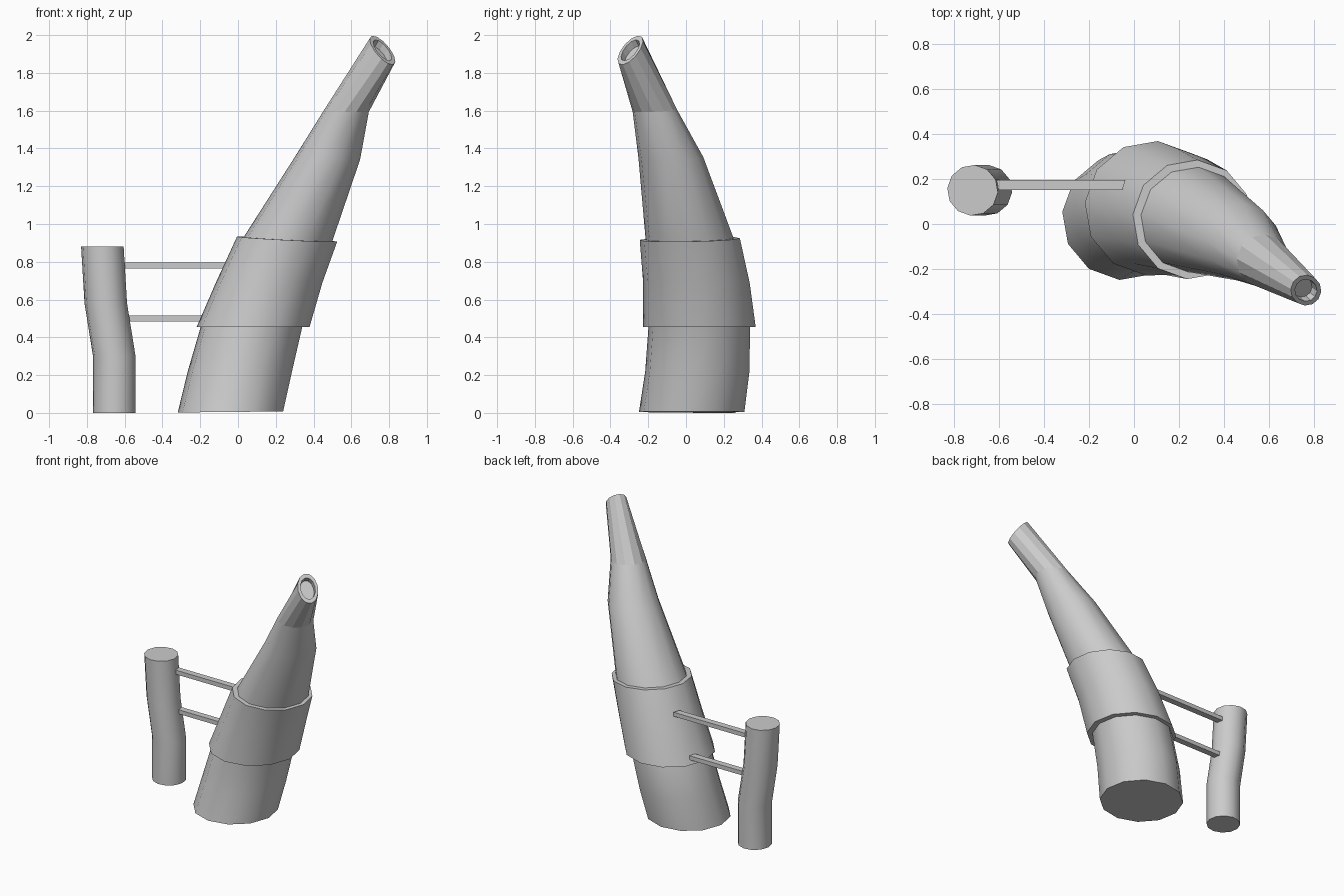
import bpy, bmesh, math
from mathutils import Vector

if "Cube" in bpy.data.objects:
    bpy.data.objects.remove(bpy.data.objects["Cube"])

SIDES = 12
START = math.radians(-5)

gray = bpy.data.materials.new("plain gray")
gray.use_nodes = True
gray.diffuse_color = (0.6, 0.6, 0.6, 1)
gray.node_tree.nodes["Principled BSDF"].inputs["Base Color"].default_value = (0.6, 0.6, 0.6, 1)


def finish(bm, name):
    bmesh.ops.recalc_face_normals(bm, faces=bm.faces)
    mesh = bpy.data.meshes.new(name)
    bm.to_mesh(mesh)
    bm.free()
    mesh.materials.append(gray)
    obj = bpy.data.objects.new(name, mesh)
    bpy.context.collection.objects.link(obj)
    return obj


def smooth(obj, degrees=40):
    bpy.ops.object.select_all(action="DESELECT")
    obj.select_set(True)
    bpy.context.view_layer.objects.active = obj
    bpy.ops.object.shade_smooth_by_angle(angle=math.radians(degrees))


def loft(name, rings, closed=False):
    """Join rings (x, y, z, radius, slope in x, slope in y); cap or loop the ends."""
    bm = bmesh.new()
    loops = []
    for x, y, z, r, sx, sy in rings:
        loop = []
        for i in range(SIDES):
            a = START + math.tau * i / SIDES
            dx, dy = r * math.cos(a), r * math.sin(a)
            loop.append(bm.verts.new((x + dx, y + dy, z + sx * dx + sy * dy)))
        loops.append(loop)
    pairs = list(zip(loops, loops[1:]))
    if closed:
        pairs.append((loops[-1], loops[0]))
    else:
        bm.faces.new(loops[0])
        bm.faces.new(loops[-1])
    for low, high in pairs:
        for i in range(SIDES):
            j = (i + 1) % SIDES
            bm.faces.new((low[i], low[j], high[j], high[i]))
    return finish(bm, name)


# Curved tapering horn with a shallow recess in its slanted tip
horn = loft("horn", [
    (-0.04, 0.03, 0.005, 0.28, 0.01, 0),
    (0.01, 0.06, 0.22, 0.277, 0, 0),
    (0.07, 0.07, 0.45, 0.27, 0, 0),
    (0.165, 0.055, 0.69, 0.257, 0, 0),
    (0.265, 0.02, 0.92, 0.235, -0.05, 0),
    (0.475, -0.08, 1.35, 0.172, -0.05, 0.03),
    (0.575, -0.165, 1.6, 0.118, -0.05, 0.05),
    (0.765, -0.295, 1.92, 0.068, -0.85, 0.75),
    (0.765, -0.295, 1.92, 0.049, -0.85, 0.75),
    (0.745, -0.278, 1.89, 0.047, -0.85, 0.75),
])
smooth(horn)
# The tip section keeps flat facets
for face in horn.data.polygons:
    if face.center.z > 1.6:
        face.use_smooth = False

# Thick collar around the middle of the horn
collar = loft("collar", [
    (0.08, 0.07, 0.455, 0.3, 0, 0),
    (0.165, 0.055, 0.69, 0.283, 0, 0),
    (0.26, 0.02, 0.92, 0.266, -0.05, 0.02),
    (0.26, 0.02, 0.92, 0.225, -0.05, 0.02),
    (0.165, 0.055, 0.69, 0.245, 0, 0),
    (0.08, 0.07, 0.455, 0.26, 0, 0),
], closed=True)
smooth(collar)

# Bent side post
post = loft("side_post", [
    (-0.655, 0.15, 0, 0.113, 0, 0),
    (-0.655, 0.15, 0.3, 0.113, 0, 0),
    (-0.7, 0.15, 0.58, 0.113, 0, 0),
    (-0.718, 0.15, 0.88, 0.113, 0, 0),
])
smooth(post)

# Square rods joining the post to the collar
for name, x0, x1, z in (("lower_rod", -0.62, -0.17, 0.5), ("upper_rod", -0.64, -0.045, 0.78)):
    bm = bmesh.new()
    bmesh.ops.create_cube(bm, size=1)
    for v in bm.verts:
        skew = 0.3 * v.co.y * 0.045 if v.co.x > 0 else 0
        v.co = Vector(((x1 if v.co.x > 0 else x0) + skew,
                       0.173 + v.co.y * 0.045, z + v.co.z * 0.03))
    finish(bm, name)
